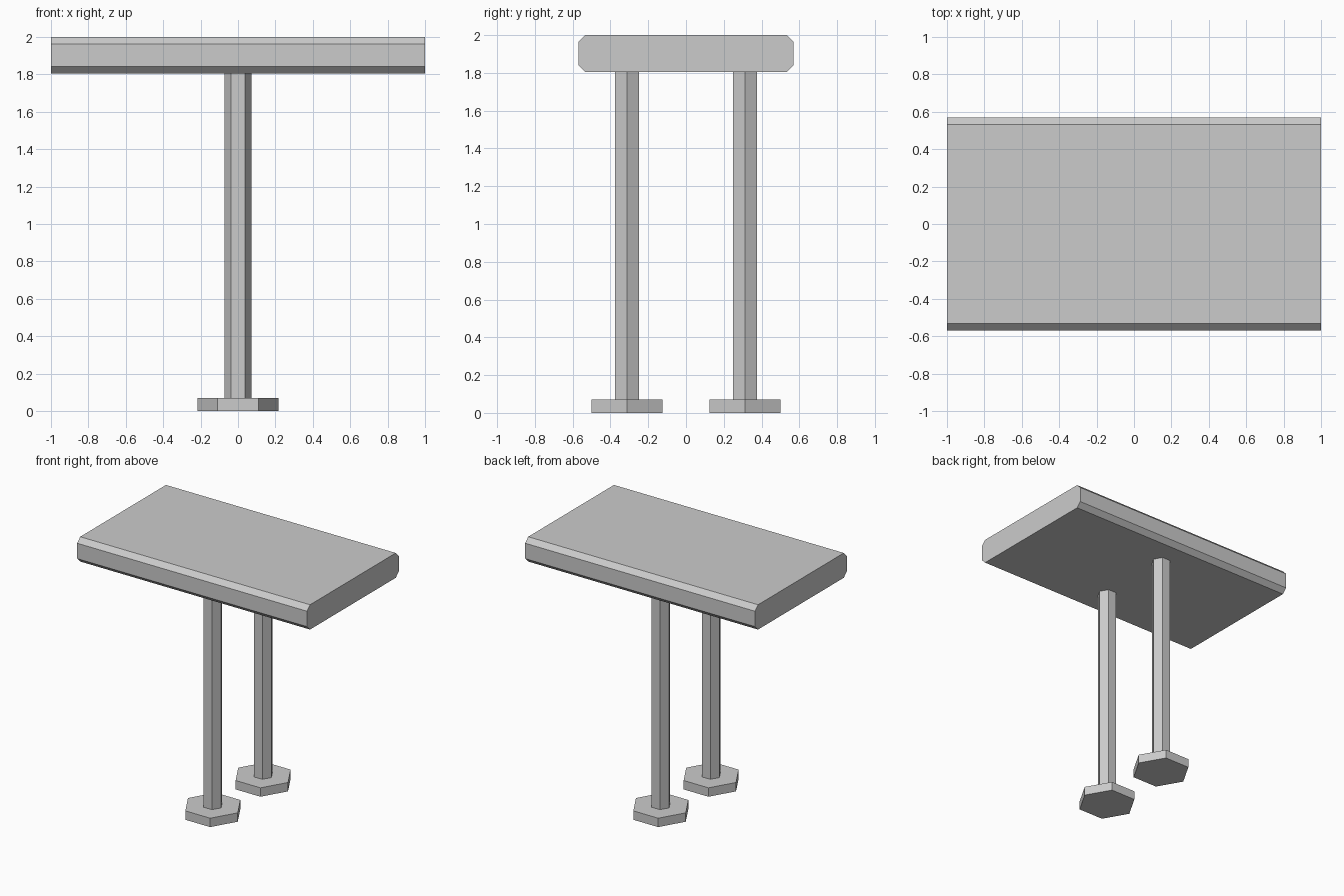
import bpy

if "Cube" in bpy.data.objects:
    bpy.data.objects.remove(bpy.data.objects["Cube"])

SLAB_BOTTOM = 1.805
FOOT_TOP = 0.07
POST_Y = 0.3125


def hex_prism(name, radius, y, z0, z1):
    """Six-sided prism with corners pointing along +-x."""
    bpy.ops.mesh.primitive_cylinder_add(vertices=6, radius=radius, depth=z1 - z0,
                                        location=(0, y, (z0 + z1) / 2),
                                        rotation=(0, 0, 0.5235988))
    bpy.context.object.name = name


def slab(name, half_x, half_y, z0, z1, c):
    """Extrude a chamfered yz profile along x."""
    profile = [(-half_y + c, z0), (half_y - c, z0), (half_y, z0 + c), (half_y, z1 - c),
               (half_y - c, z1), (-half_y + c, z1), (-half_y, z1 - c), (-half_y, z0 + c)]
    n = len(profile)
    verts = [(x, y, z) for x in (-half_x, half_x) for y, z in profile]
    faces = [tuple(reversed(range(n))), tuple(range(n, 2 * n))]
    faces += [(i, (i + 1) % n, (i + 1) % n + n, i + n) for i in range(n)]
    mesh = bpy.data.meshes.new(name)
    mesh.from_pydata(verts, [], faces)
    bpy.context.collection.objects.link(bpy.data.objects.new(name, mesh))


# Chamfered top board
slab("table_top", 1.0, 0.57, SLAB_BOTTOM, 2.0, 0.037)

# Hexagonal posts on hexagonal feet, front and back
for side, y in (("front", -POST_Y), ("back", POST_Y)):
    hex_prism(side + "_foot", 0.2165, y, 0.0, FOOT_TOP)
    hex_prism(side + "_post", 0.0722, y, FOOT_TOP, SLAB_BOTTOM)
